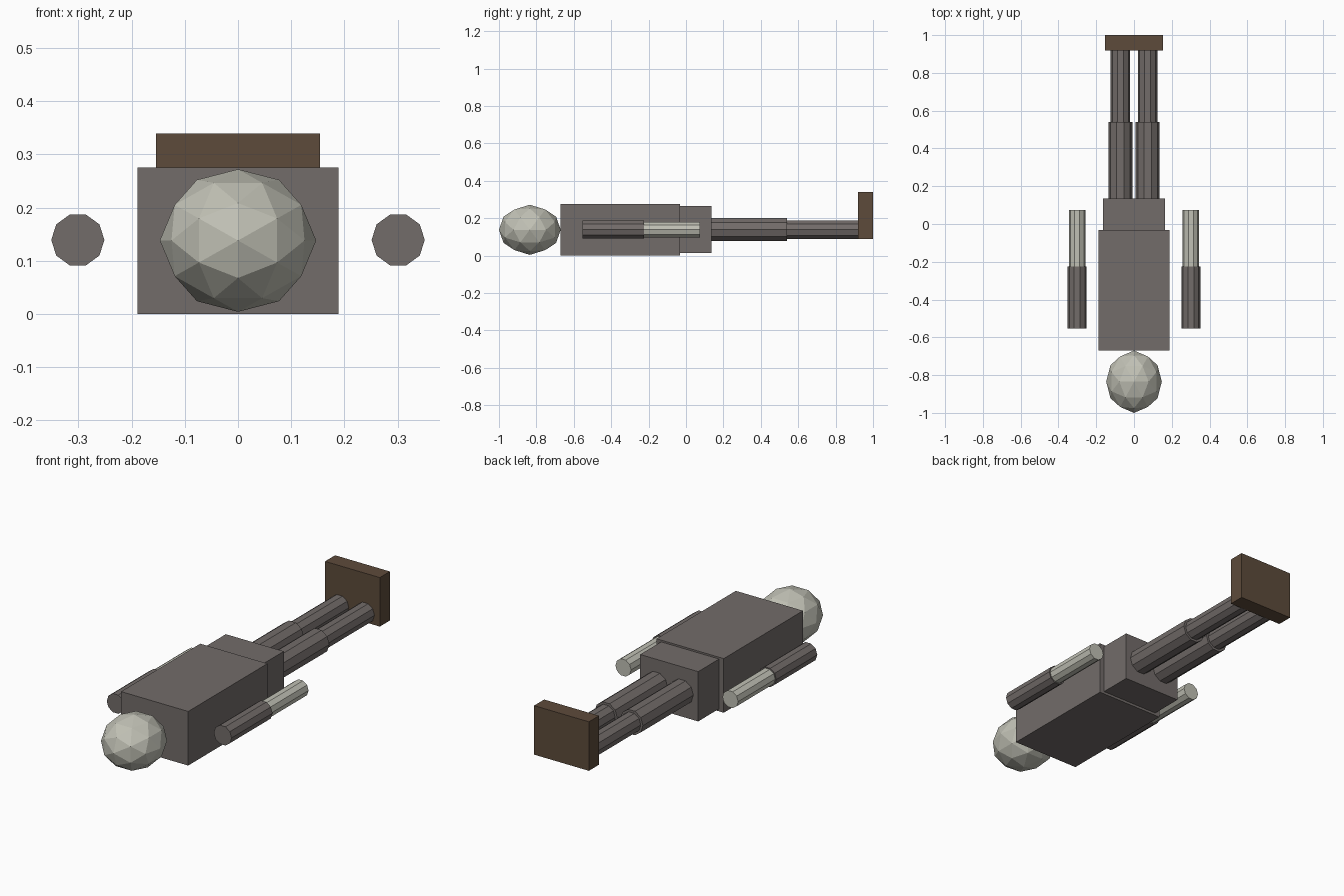
import bpy, math
from mathutils import Matrix

if "Cube" in bpy.data.objects:
    bpy.data.objects.remove(bpy.data.objects["Cube"])


def material(name, rgb):
    m = bpy.data.materials.new(name)
    m.diffuse_color = (*rgb, 1)
    m.use_nodes = True
    m.node_tree.nodes["Principled BSDF"].inputs["Base Color"].default_value = m.diffuse_color
    return m


GREY = material("warm grey", (0.17, 0.15, 0.143))
PALE = material("pale bone", (0.53, 0.53, 0.46))
BROWN = material("brown", (0.11, 0.07, 0.043))
MID_Z = 0.139


def finish(name, mat):
    ob = bpy.context.object
    ob.name = ob.data.name = name
    ob.data.materials.append(mat)
    return ob


def box(name, x, y, z, mat):
    """Box from (min, max) ranges on each axis."""
    bpy.ops.mesh.primitive_cube_add(size=1)
    ob = finish(name, mat)
    size = [r[1] - r[0] for r in (x, y, z)]
    mid = [(r[0] + r[1]) / 2 for r in (x, y, z)]
    ob.data.transform(Matrix.Translation(mid) @ Matrix.Diagonal((*size, 1)))


def limb(name, x, y0, y1, radius, mat):
    """Ten-sided limb segment along y, with corners at its left and right."""
    bpy.ops.mesh.primitive_cylinder_add(vertices=10, radius=radius, depth=y1 - y0)
    ob = finish(name, mat)
    ob.data.transform(Matrix.Translation((x, (y0 + y1) / 2, MID_Z))
                      @ Matrix.Rotation(math.radians(90), 4, 'X')
                      @ Matrix.Rotation(math.radians(18), 4, 'Z'))


# Faceted head, turned so an edge runs vertically at the front
bpy.ops.mesh.primitive_ico_sphere_add(subdivisions=2, radius=1)
head = finish("head", PALE)
head.data.transform(Matrix.Translation((0, -0.835, 0.138))
                    @ Matrix.Diagonal((0.147, 0.165, 0.134, 1))
                    @ Matrix.Rotation(math.radians(-31.717), 4, 'Y'))

# Trunk
box("torso", (-0.189, 0.189), (-0.67, -0.033), (0, 0.275), GREY)
box("pelvis", (-0.163, 0.163), (-0.033, 0.135), (0.013, 0.266), GREY)

# Arms and legs on both sides
for side, s in (("left", 1), ("right", -1)):
    limb(f"upper_arm_{side}", s * 0.301, -0.553, -0.224, 0.05, GREY)
    limb(f"forearm_{side}", s * 0.301, -0.224, 0.074, 0.044, PALE)
    limb(f"thigh_{side}", s * 0.072, 0.135, 0.54, 0.064, GREY)
    limb(f"shin_{side}", s * 0.072, 0.54, 0.92, 0.052, GREY)

# Single block for both feet
box("feet", (-0.154, 0.154), (0.919, 1.0), (0.09, 0.339), BROWN)
